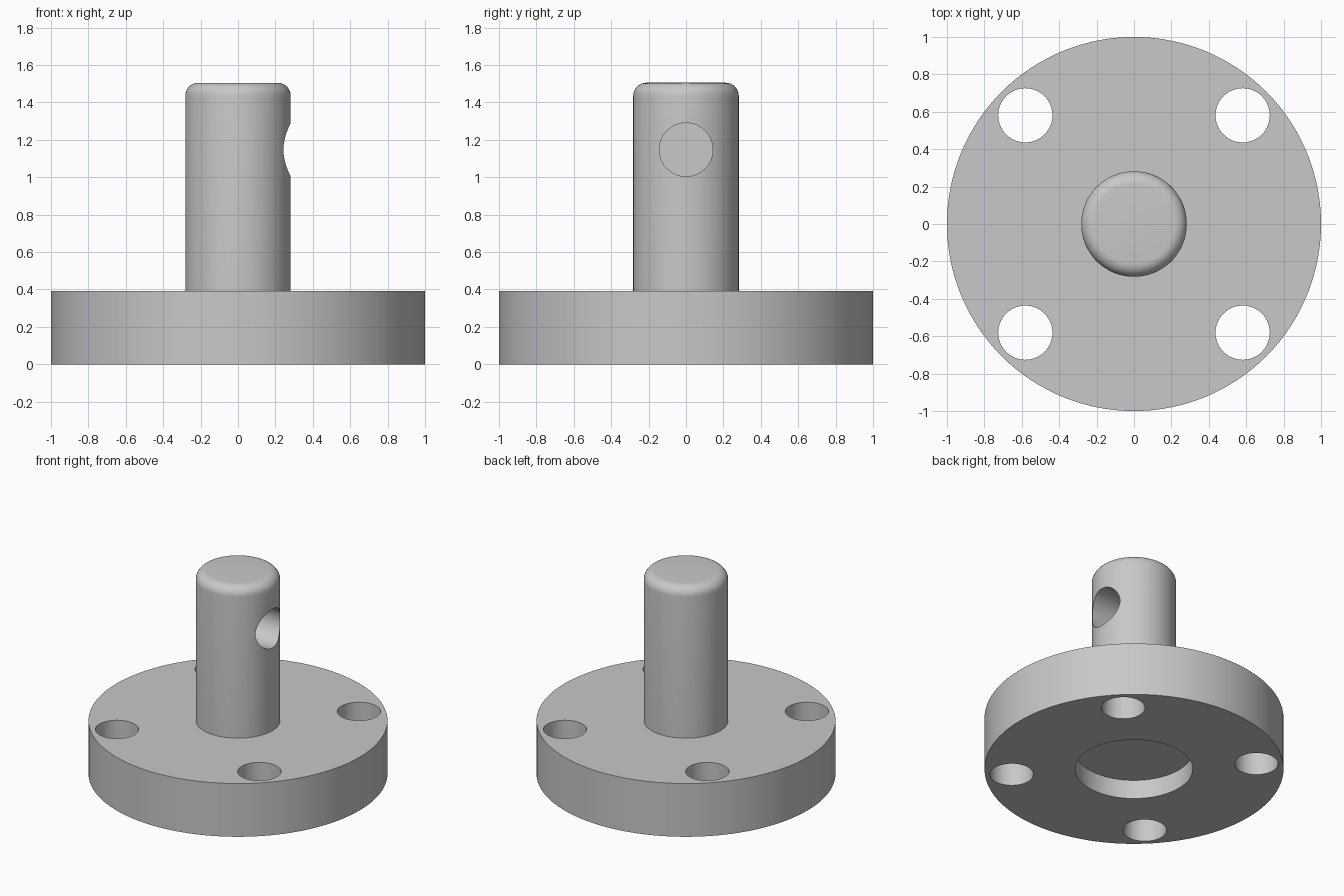
import bpy, bmesh, math
from mathutils import Matrix

cube = bpy.data.objects.get("Cube")
if cube:
    bpy.data.objects.remove(cube, do_unlink=True)

# One plain grey metal
grey = bpy.data.materials.new("grey_metal")
grey.use_nodes = True
COLOUR = (0.58, 0.58, 0.58, 1)
grey.diffuse_color = COLOUR
grey.node_tree.nodes["Principled BSDF"].inputs["Base Color"].default_value = COLOUR

FLANGE_R, FLANGE_H = 1.0, 0.393
RECESS_R, RECESS_D = 0.393, 0.14
SHAFT_R, TOP, FILLET = 0.282, 1.505, 0.07
SIDES = 128


def add_object(name, bm):
    bmesh.ops.recalc_face_normals(bm, faces=bm.faces)
    mesh = bpy.data.meshes.new(name)
    bm.to_mesh(mesh)
    bm.free()
    mesh.materials.append(grey)
    obj = bpy.data.objects.new(name, mesh)
    bpy.context.collection.objects.link(obj)
    return obj


def lathe(name, profile):
    """Turn a profile of (radius, height) points round the z axis."""
    bm = bmesh.new()
    verts = [bm.verts.new((r, 0, z)) for r, z in profile]
    edges = [bm.edges.new(pair) for pair in zip(verts, verts[1:])]
    bmesh.ops.spin(bm, geom=verts + edges, cent=(0, 0, 0), axis=(0, 0, 1),
                   angle=math.tau, steps=SIDES, use_duplicate=False)
    bmesh.ops.remove_doubles(bm, verts=bm.verts, dist=0.0001)
    return add_object(name, bm)


def drill(target, centre, radius, depth, axis="Z"):
    """Cut a round hole into the target."""
    bm = bmesh.new()
    turn = Matrix.Rotation(math.pi / 2, 4, "Y") if axis == "X" else Matrix()
    bmesh.ops.create_cone(bm, cap_ends=True, segments=64, radius1=radius,
                          radius2=radius, depth=depth,
                          matrix=Matrix.Translation(centre) @ turn)
    cutter = add_object("hole_cutter", bm)
    cutter.hide_render = True
    mod = target.modifiers.new("hole", "BOOLEAN")
    mod.operation, mod.solver, mod.object = "DIFFERENCE", "EXACT", cutter
    bpy.context.view_layer.objects.active = target
    bpy.ops.object.modifier_apply(modifier=mod.name)
    bpy.data.objects.remove(cutter, do_unlink=True)


# Flange with a recess below and a rounded shaft above, as one solid
steps = 8
fillet = [(SHAFT_R - FILLET + FILLET * math.cos(a), TOP - FILLET + FILLET * math.sin(a))
          for a in (i / steps * math.pi / 2 for i in range(steps + 1))]
profile = [(0, RECESS_D), (RECESS_R, RECESS_D), (RECESS_R, 0), (FLANGE_R, 0),
           (FLANGE_R, FLANGE_H), (SHAFT_R, FLANGE_H)] + fillet + [(0, TOP)]
body = lathe("flanged_shaft", profile)

# Four bolt holes through the flange
for sx in (-1, 1):
    for sy in (-1, 1):
        drill(body, (sx * 0.581, sy * 0.581, FLANGE_H / 2), 0.145, 1)

# Blind cross hole in the left side of the shaft, down to its axis
drill(body, (0.25, 0, 1.147), 0.143, 0.5, "X")

# Smooth round walls with crisp rims
bpy.ops.object.select_all(action="DESELECT")
body.select_set(True)
bpy.context.view_layer.objects.active = body
bpy.ops.object.shade_smooth_by_angle(angle=math.radians(30))
